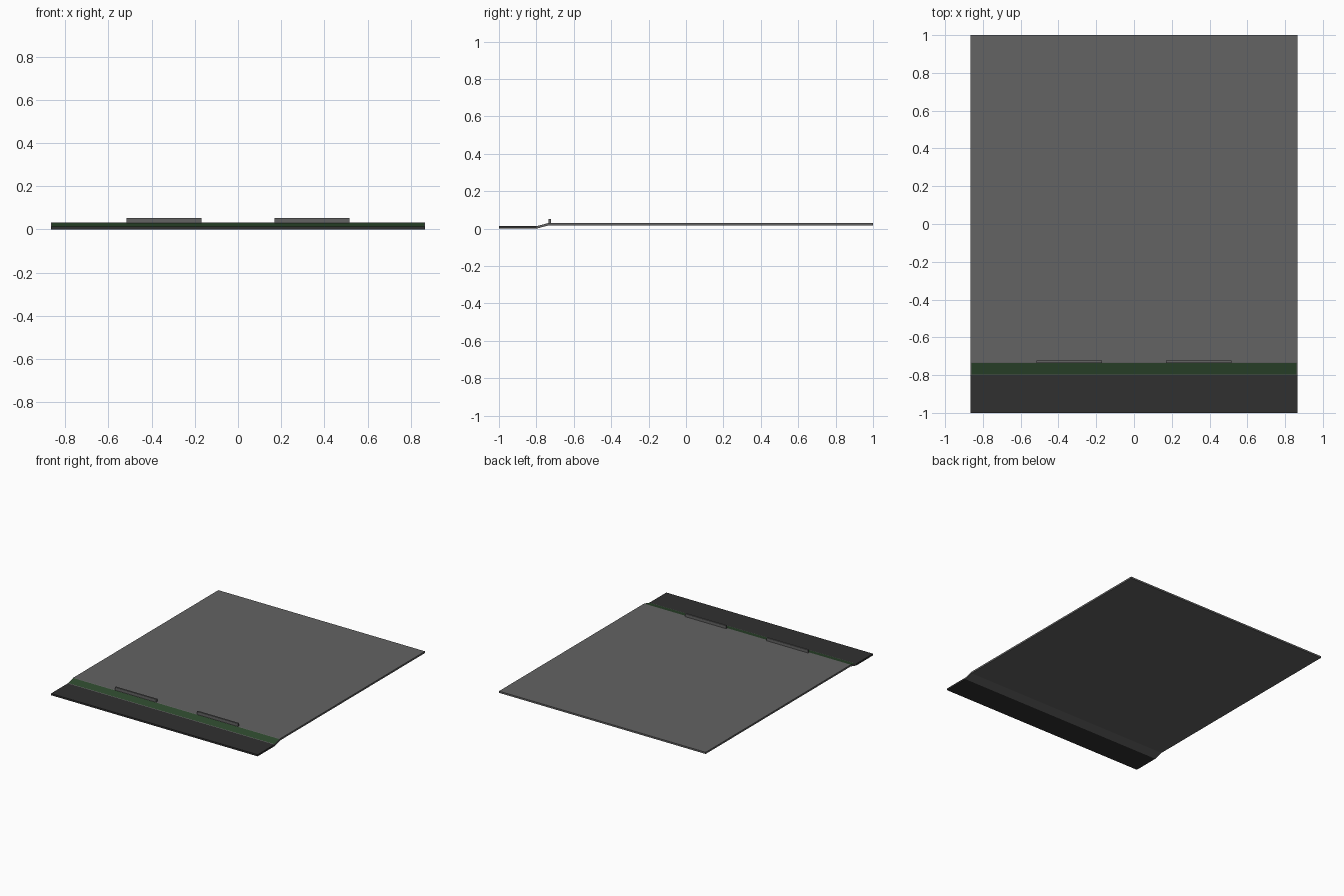
import bpy, bmesh

if "Cube" in bpy.data.objects:
    bpy.data.objects.remove(bpy.data.objects["Cube"])

W = 0.865   # half width
T = 0.013   # sheet thickness


def material(name, rgb):
    m = bpy.data.materials.new(name)
    m.diffuse_color = (*rgb, 1)
    m.use_nodes = True
    m.node_tree.nodes["Principled BSDF"].inputs["Base Color"].default_value = m.diffuse_color
    return m


grey = material("mid grey", (0.125, 0.125, 0.125))
dark = material("dark grey", (0.030, 0.030, 0.030))
green = material("dark green", (0.026, 0.065, 0.026))


def prism(name, profile, x0, x1, mats):
    """Extrude a closed (y, z) profile along x."""
    bm = bmesh.new()
    face = bm.faces.new([bm.verts.new((x0, y, z)) for y, z in profile])
    ext = bmesh.ops.extrude_face_region(bm, geom=[face])
    verts = [g for g in ext["geom"] if isinstance(g, bmesh.types.BMVert)]
    bmesh.ops.translate(bm, verts=verts, vec=(x1 - x0, 0, 0))
    bmesh.ops.recalc_face_normals(bm, faces=bm.faces)
    me = bpy.data.meshes.new(name)
    bm.to_mesh(me)
    bm.free()
    for m in mats:
        me.materials.append(m)
    ob = bpy.data.objects.new(name, me)
    bpy.context.collection.objects.link(ob)
    return ob


def sheet(y0, z0, y1, z1):
    return [(y0, z0), (y1, z1), (y1, z1 + T), (y0, z0 + T)]


# Flat panels: low front lip and raised main deck
prism("front_lip", sheet(-1, 0.003 - 0.003, -0.8, 0), -W, W, [dark])
prism("main_deck", sheet(-0.733, 0.018, 1, 0.018), -W, W, [grey])

# Sloping step joining them, with a green panel inset in its top
ramp = prism("sloping_step", sheet(-0.8, 0, -0.733, 0.018), -W, W, [grey, green])
bm = bmesh.new()
bm.from_mesh(ramp.data)
top = max(bm.faces, key=lambda f: f.normal.z)
bmesh.ops.inset_region(bm, faces=[top], thickness=0.006)
top.material_index = 1
bm.to_mesh(ramp.data)
bm.free()

# Two upright stops at the front edge of the deck
for side, x in (("left", -0.343), ("right", 0.343)):
    prism(side + "_stop", [(-0.735, 0.028), (-0.722, 0.028), (-0.722, 0.053), (-0.735, 0.053)],
          x - 0.173, x + 0.173, [grey])
